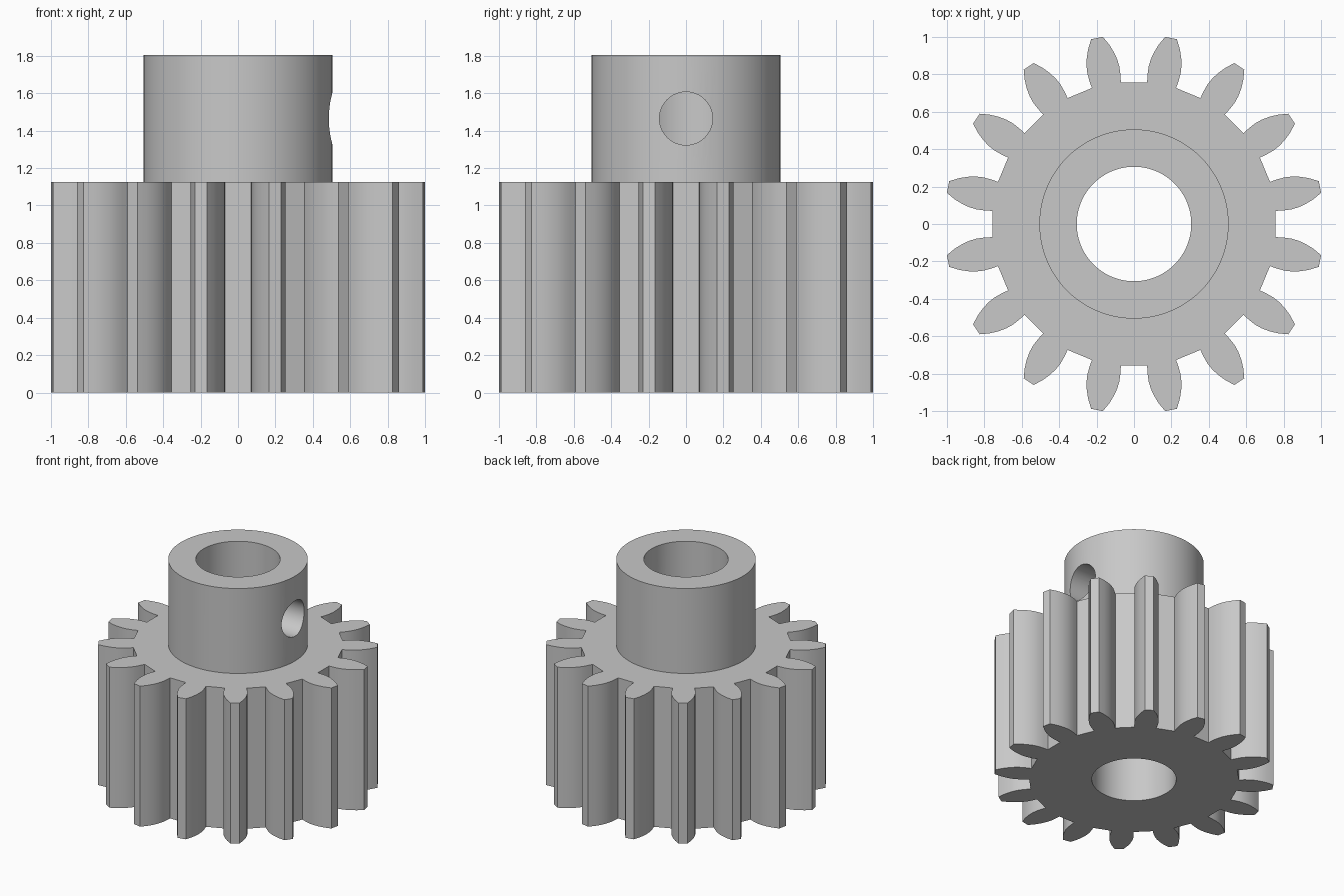
import bpy, bmesh, math
from mathutils import Matrix, Vector

cube = bpy.data.objects.get("Cube")
if cube:
    bpy.data.objects.remove(cube, do_unlink=True)

TEETH = 16
GEAR_TOP, HUB_TOP = 1.125, 1.805
HUB_R, BORE_R, SCREW_R, SCREW_Z = 0.506, 0.306, 0.142, 1.465

# Half of one tooth: (distance along the tooth axis, half width)
FLANK = [(0.757, 0.079), (0.80, 0.085), (0.84, 0.0875), (0.88, 0.084),
         (0.92, 0.0745), (0.965, 0.058), (1.0135, 0.032)]

steel = bpy.data.materials.new("plain grey steel")
steel.use_nodes = True
colour = (0.58, 0.58, 0.58, 1)
steel.diffuse_color = colour
steel.node_tree.nodes["Principled BSDF"].inputs["Base Color"].default_value = colour


def make_object(name, bm):
    bmesh.ops.recalc_face_normals(bm, faces=bm.faces)
    mesh = bpy.data.meshes.new(name)
    bm.to_mesh(mesh)
    bm.free()
    mesh.materials.append(steel)
    obj = bpy.data.objects.new(name, mesh)
    bpy.context.collection.objects.link(obj)
    return obj


def cylinder(name, radius, length, matrix, segments=96):
    bm = bmesh.new()
    bmesh.ops.create_cone(bm, cap_ends=True, segments=segments, radius1=radius,
                          radius2=radius, depth=length, matrix=matrix)
    return make_object(name, bm)


def combine(target, tool, operation):
    mod = target.modifiers.new(operation.lower(), "BOOLEAN")
    mod.operation = operation
    mod.solver = "EXACT"
    mod.object = tool
    bpy.context.view_layer.objects.active = target
    bpy.ops.object.modifier_apply(modifier=mod.name)
    bpy.data.objects.remove(tool, do_unlink=True)


# Toothed body: repeat the tooth outline around the axis and extrude it
outline = [(u, -w) for u, w in FLANK] + [(u, w) for u, w in reversed(FLANK)]
bm = bmesh.new()
ring = []
for i in range(TEETH):
    turn = Matrix.Rotation((i + 0.5) * math.tau / TEETH, 3, "Z")
    ring += [bm.verts.new(turn @ Vector((u, v, 0))) for u, v in outline]
base = bm.faces.new(ring)
extruded = bmesh.ops.extrude_face_region(bm, geom=[base], use_keep_orig=True)
top_verts = [g for g in extruded["geom"] if isinstance(g, bmesh.types.BMVert)]
bmesh.ops.translate(bm, verts=top_verts, vec=(0, 0, GEAR_TOP))
gear = make_object("pinion_gear", bm)

# Hub collar
hub_bottom = GEAR_TOP - 0.3
hub = cylinder("hub", HUB_R, HUB_TOP - hub_bottom,
               Matrix.Translation((0, 0, (HUB_TOP + hub_bottom) / 2)))
combine(gear, hub, "UNION")

# Shaft bore
bore = cylinder("bore_cutter", BORE_R, 3, Matrix.Translation((0, 0, 1)))
combine(gear, bore, "DIFFERENCE")

# Set screw hole through one wall of the hub
screw = cylinder("screw_cutter", SCREW_R, 0.8,
                 Matrix.Translation((0.5, 0, SCREW_Z)) @ Matrix.Rotation(math.pi / 2, 4, "Y"), 64)
combine(gear, screw, "DIFFERENCE")

# Smooth flanks and round walls, crisp edges elsewhere
bpy.ops.object.select_all(action="DESELECT")
gear.select_set(True)
bpy.context.view_layer.objects.active = gear
bpy.ops.object.shade_smooth_by_angle(angle=math.radians(28))
